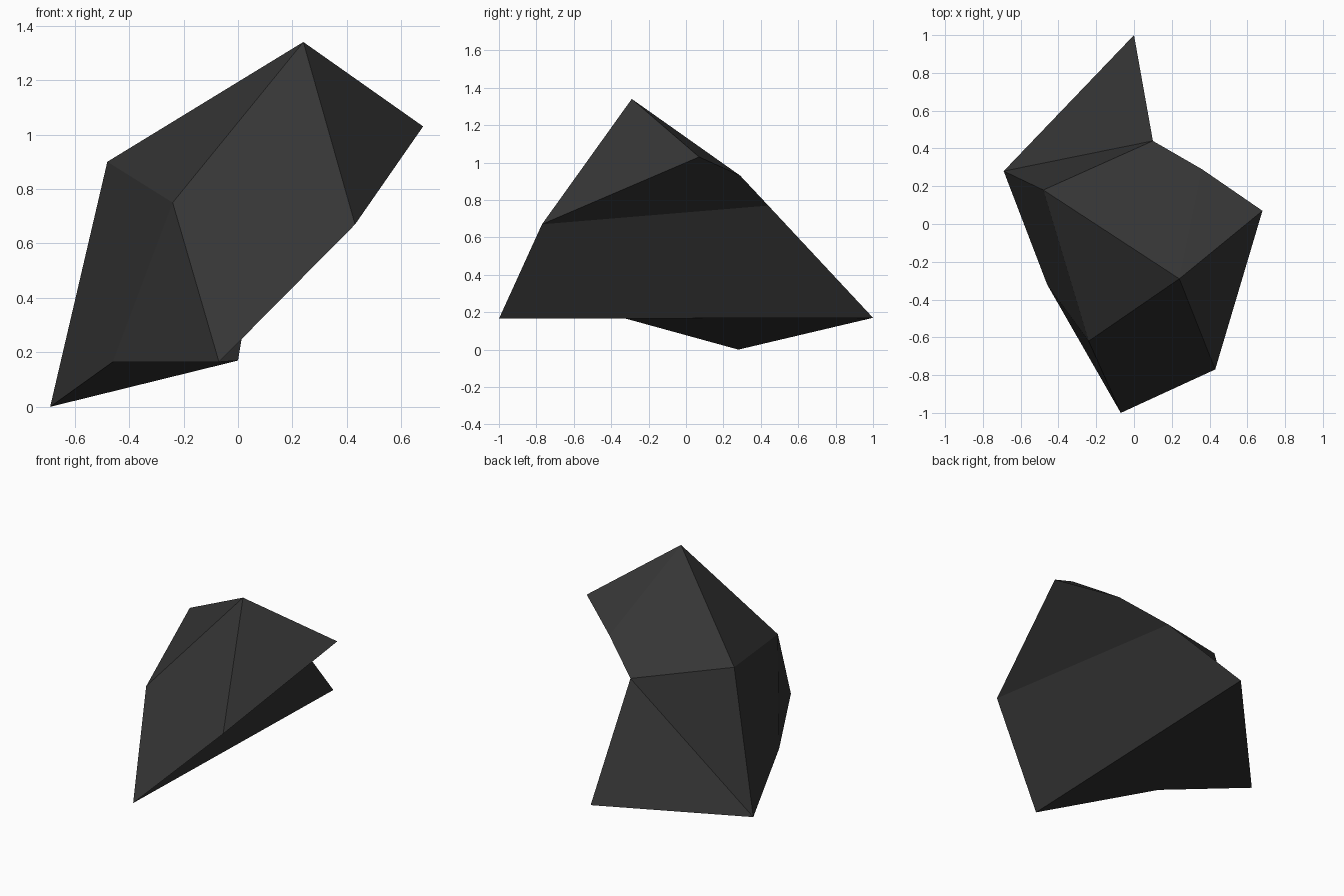
import bpy
import bmesh

if "Cube" in bpy.data.objects:
    bpy.data.objects.remove(bpy.data.objects["Cube"])

# Corners of the faceted boulder
corners = {
    "peak": (0.24, -0.29, 1.34),
    "right": (0.68, 0.07, 1.03),
    "left": (-0.48, 0.18, 0.90),
    "brow": (-0.24, -0.62, 0.75),
    "chin": (0.43, -0.77, 0.67),
    "front": (-0.07, -1.00, 0.165),
    "foot": (-0.69, 0.28, 0.0),
    "tail": (0.0, 1.00, 0.17),
    "heel": (-0.46, -0.32, 0.165),
    "saddle": (0.10, 0.44, 0.77),
    "shoulder": (0.36, 0.29, 0.93),
}

# Facets, counter-clockwise seen from outside
facets = [
    "tail foot saddle",              # back
    "foot left saddle",
    "left peak shoulder saddle",     # top
    "peak right shoulder",
    "left brow peak",
    "heel brow left foot",           # left side
    "heel front brow",
    "brow front chin peak",          # front
    "peak chin right",
    "chin saddle shoulder right",    # right overhang
    "front tail saddle chin",
    "heel foot tail front",          # underside
]

bm = bmesh.new()
verts = {name: bm.verts.new(co) for name, co in corners.items()}
for facet in facets:
    bm.faces.new([verts[name] for name in facet.split()])

mesh = bpy.data.meshes.new("boulder")
bm.to_mesh(mesh)
bm.free()

# One flat dark stone colour
stone = bpy.data.materials.new("dark stone")
stone.diffuse_color = (0.035, 0.035, 0.035, 1.0)
stone.use_nodes = True
stone.node_tree.nodes["Principled BSDF"].inputs["Base Color"].default_value = stone.diffuse_color
mesh.materials.append(stone)

boulder = bpy.data.objects.new("boulder", mesh)
bpy.context.collection.objects.link(boulder)
